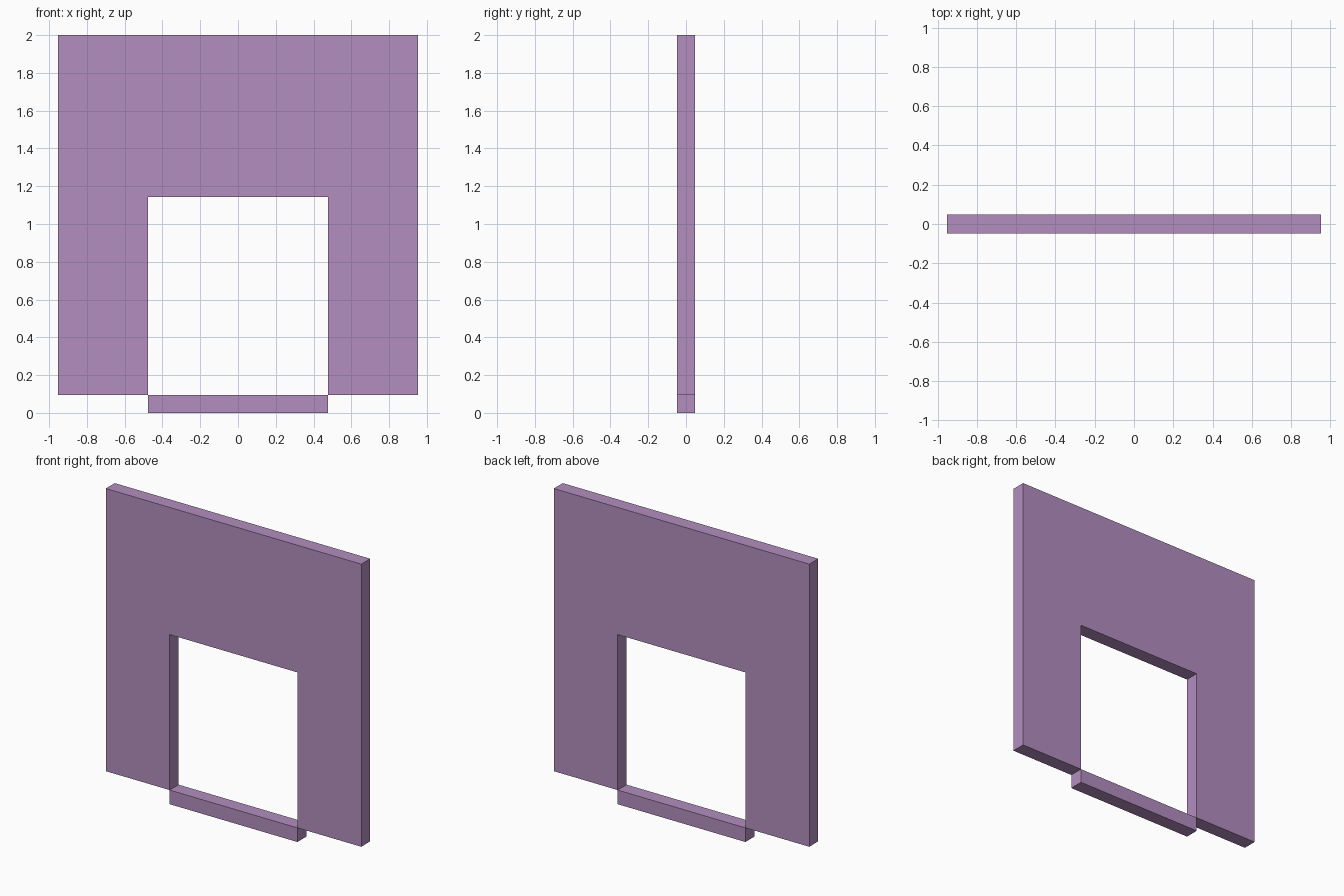
import bpy, bmesh
from mathutils import Vector

if "Cube" in bpy.data.objects:
    bpy.data.objects.remove(bpy.data.objects["Cube"])

S = 2 / 2.1          # overall scale: 2.1 units tall -> 2
T = 0.1 * S          # panel thickness and sill height

mat = bpy.data.materials.new("purple")
mat.diffuse_color = (0.45, 0.27, 0.52, 1)
mat.use_nodes = True
mat.node_tree.nodes["Principled BSDF"].inputs["Base Color"].default_value = mat.diffuse_color


def extruded(name, profile):
    """Extrude an x-z profile through the panel thickness."""
    bm = bmesh.new()
    face = bm.faces.new([bm.verts.new((x, -T / 2, z)) for x, z in profile])
    ext = bmesh.ops.extrude_face_region(bm, geom=[face])
    verts = [v for v in ext["geom"] if isinstance(v, bmesh.types.BMVert)]
    bmesh.ops.translate(bm, verts=verts, vec=Vector((0, T, 0)))
    bmesh.ops.recalc_face_normals(bm, faces=bm.faces)
    mesh = bpy.data.meshes.new(name)
    bm.to_mesh(mesh)
    bm.free()
    mesh.materials.append(mat)
    obj = bpy.data.objects.new(name, mesh)
    bpy.context.collection.objects.link(obj)
    return obj


W, D = S, 0.5 * S            # half widths of wall and doorway
TOP, HEAD = 2.0, T + 1.1 * S  # wall top and doorway head

# Wall panel with a doorway notch
half = [(D, HEAD), (D, T), (W, T), (W, TOP)]
extruded("doorway_wall", half + [(-x, z) for x, z in reversed(half)])

# Threshold strip below the doorway
extruded("door_threshold", [(-D, 0), (D, 0), (D, T), (-D, T)])
